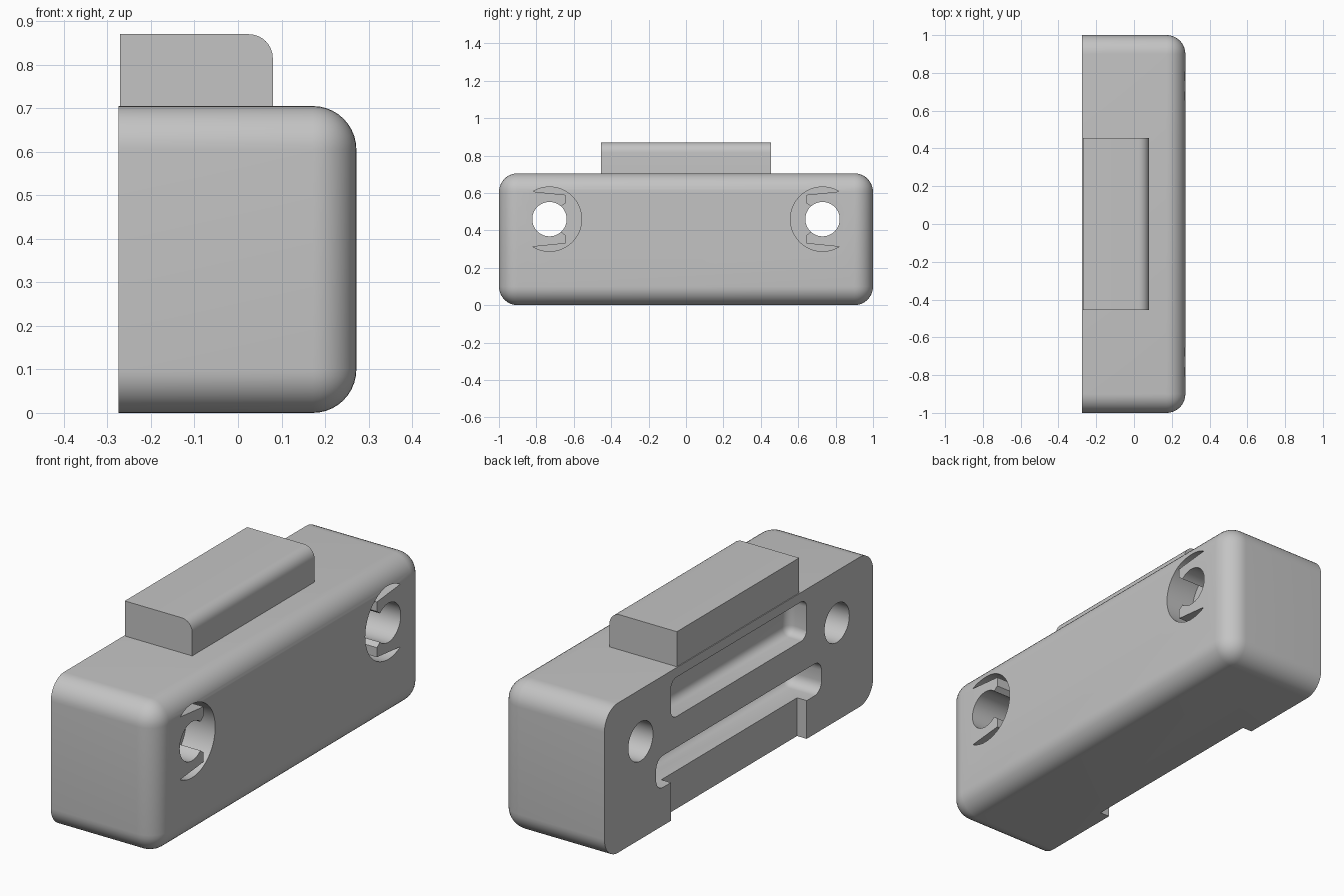
import bpy, bmesh
from math import sin, cos, radians

if "Cube" in bpy.data.objects:
    bpy.data.objects.remove(bpy.data.objects["Cube"], do_unlink=True)

grey = bpy.data.materials.new("plain grey")
grey.use_nodes = True
COLOUR = (0.55, 0.55, 0.55, 1)
grey.diffuse_color = COLOUR
grey.node_tree.nodes["Principled BSDF"].inputs["Base Color"].default_value = COLOUR


def finish(name, bm):
    bmesh.ops.recalc_face_normals(bm, faces=bm.faces)
    mesh = bpy.data.meshes.new(name)
    bm.to_mesh(mesh)
    bm.free()
    mesh.materials.append(grey)
    obj = bpy.data.objects.new(name, mesh)
    bpy.context.collection.objects.link(obj)
    return obj


def box(name, low, high, rule=None, radius=0.1, segments=10):
    """Box between two corners; edges whose midpoint passes the rule are rounded."""
    bm = bmesh.new()
    bmesh.ops.create_cube(bm, size=1)
    for v in bm.verts:
        v.co = [high[i] if v.co[i] > 0 else low[i] for i in range(3)]
    if rule:
        edges = [e for e in bm.edges if rule(e.verts[0].co, e.verts[1].co)]
        bmesh.ops.bevel(bm, geom=edges, offset=radius, offset_type='OFFSET',
                        segments=segments, profile=0.5, affect='EDGES', clamp_overlap=True)
    return finish(name, bm)


def prism(name, outline, x0, x1):
    """Extrude a (y, z) outline along x."""
    bm = bmesh.new()
    face = bm.faces.new([bm.verts.new((x0, y, z)) for y, z in outline])
    grown = bmesh.ops.extrude_face_region(bm, geom=[face])["geom"]
    moved = [g for g in grown if isinstance(g, bmesh.types.BMVert)]
    bmesh.ops.translate(bm, vec=(x1 - x0, 0, 0), verts=moved)
    return finish(name, bm)


def arc(radius, start, end, count):
    angles = [radians(start + (end - start) * i / count) for i in range(count + 1)]
    return [(radius * cos(a), radius * sin(a)) for a in angles]


def cut(target, cutter):
    cutter.hide_render = True
    mod = target.modifiers.new("cut", 'BOOLEAN')
    mod.operation = 'DIFFERENCE'
    mod.solver = 'EXACT'
    mod.object = cutter
    bpy.context.view_layer.objects.active = target
    bpy.ops.object.modifier_apply(modifier=mod.name)
    bpy.data.objects.remove(cutter, do_unlink=True)


def smooth(obj):
    bpy.ops.object.select_all(action='DESELECT')
    obj.select_set(True)
    bpy.context.view_layer.objects.active = obj
    bpy.ops.object.shade_smooth_by_angle(angle=radians(30))


BACK, FRONT = -0.275, 0.272
HOLE_Y, HOLE_Z = 0.73, 0.46

# Main body: everything rounded except the rim of the flat mounting side
body = box("body", (BACK, -1, 0), (FRONT, 1, 0.705),
           lambda a, b: max(a.x, b.x) > 0)

# Screw holes, each with a pocket around a jaw-shaped boss opening inwards
jaw = [(0.085, -0.13), (0.085, -0.085), (0.06, -0.066), (0, 0)]
jaw += [(y, -z) for y, z in reversed(jaw[:3])]
pocket = arc(0.172, 121, -121, 48) + jaw
for side in (-1, 1):
    place = lambda pts: [(side * (y - HOLE_Y), z + HOLE_Z) for y, z in pts]
    cut(body, prism("hole_cutter", place(arc(0.092, 0, 352.5, 47)), -1, 1))
    cut(body, prism("pocket_cutter", place(pocket), FRONT - 0.15, 1))

# Recesses in the mounting side, with rounded corners and floors
inner = lambda a, b: max(a.x, b.x) > BACK
cut(body, box("upper_slot_cutter", (BACK - 0.1, -0.505, 0.475), (BACK + 0.1, 0.505, 0.66),
              inner, 0.04, 6))
cut(body, box("lower_slot_cutter", (BACK - 0.1, -0.615, 0.18), (BACK + 0.18, 0.615, 0.33),
              inner, 0.05, 6))
cut(body, box("bottom_notch_cutter", (BACK - 0.1, -0.505, -0.1), (BACK + 0.05, 0.505, 0.25)))
smooth(body)

# Raised block on top, rounded along its upper outer edge
block = box("top_block", (-0.271, -0.455, 0.69), (0.08, 0.455, 0.87),
            lambda a, b: min(a.x, b.x) > 0 and min(a.z, b.z) > 0.8, 0.055, 8)
smooth(block)
